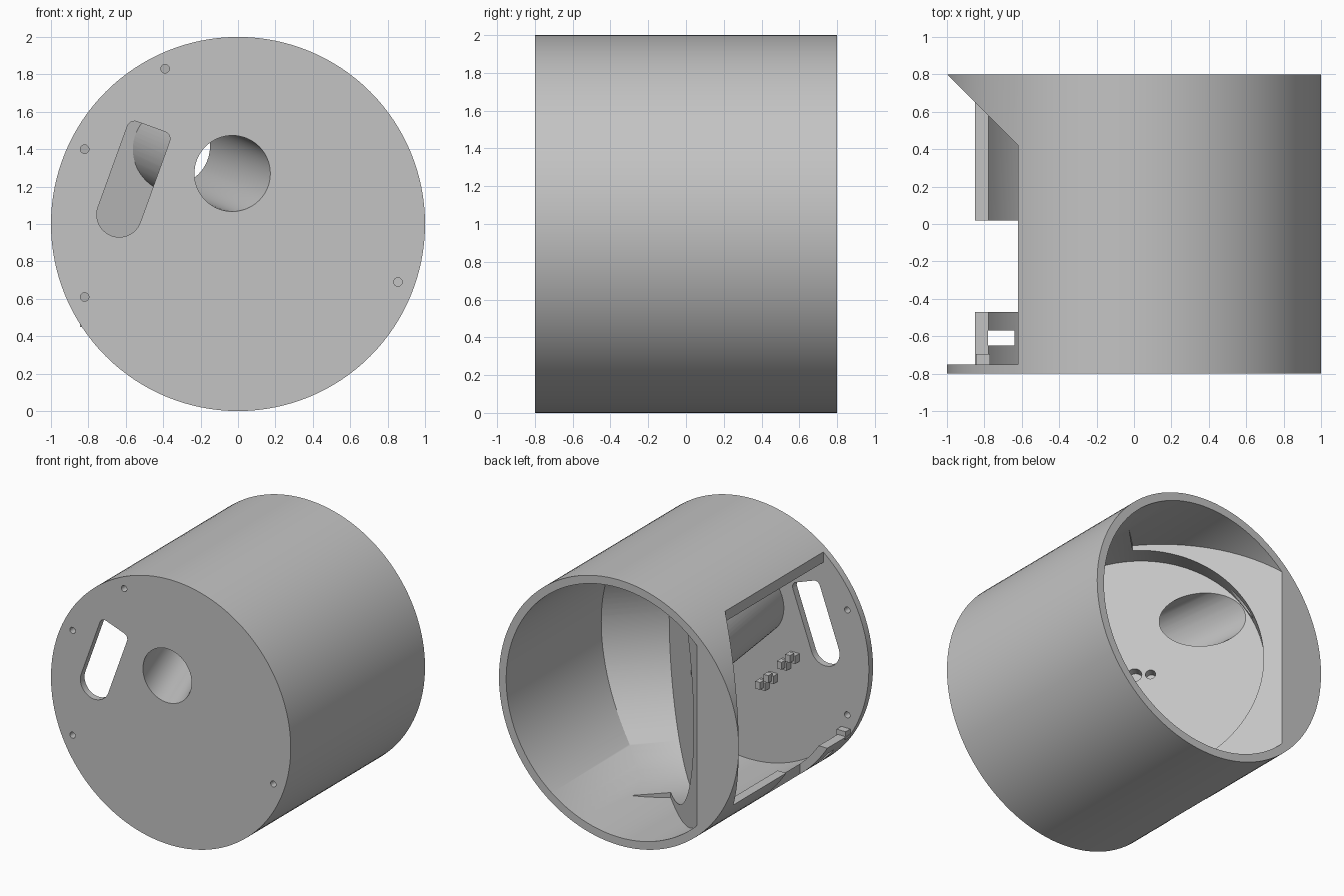
import bpy, bmesh, math
from mathutils import Vector, Matrix

cube = bpy.data.objects.get("Cube")
if cube:
    bpy.data.objects.remove(cube, do_unlink=True)

grey = bpy.data.materials.new("plain grey")
grey.use_nodes = True
grey.diffuse_color = (0.55, 0.55, 0.55, 1)
grey.node_tree.nodes["Principled BSDF"].inputs["Base Color"].default_value = (0.55, 0.55, 0.55, 1)

R, BORE, BACK, PLATE = 1.0, 0.94, 0.8, -0.75
FLOOR, SEAT, FACE = -0.2, -0.06, 0.15      # x + y of the slanted wall surfaces
N = Vector((1, 1, 0)).normalized()


def finish(name, bm):
    bmesh.ops.recalc_face_normals(bm, faces=bm.faces)
    me = bpy.data.meshes.new(name)
    bm.to_mesh(me)
    bm.free()
    me.materials.append(grey)
    ob = bpy.data.objects.new(name, me)
    bpy.context.collection.objects.link(ob)
    return ob


def rod(name, start, end, r, seg=32):
    a, b = Vector(start), Vector(end)
    turn = (b - a).to_track_quat('Z', 'Y').to_matrix().to_4x4()
    bm = bmesh.new()
    bmesh.ops.create_cone(bm, cap_ends=True, segments=seg, radius1=r, radius2=r,
                          depth=(b - a).length,
                          matrix=Matrix.Translation((a + b) / 2) @ turn)
    return finish(name, bm)


def box(name, lo, hi, spin=0):
    lo, hi = Vector(lo), Vector(hi)
    bm = bmesh.new()
    bmesh.ops.create_cube(bm, size=1, matrix=Matrix.Translation((lo + hi) / 2)
                          @ Matrix.Diagonal((*(hi - lo), 1)))
    bmesh.ops.rotate(bm, verts=bm.verts, matrix=Matrix.Rotation(spin, 3, 'Z'))
    return finish(name, bm)


def loft(name, rings):
    """Skin a list of equal point rings and cap both ends."""
    bm = bmesh.new()
    loops = [[bm.verts.new(p) for p in ring] for ring in rings]
    n = len(loops[0])
    for a, b in zip(loops, loops[1:]):
        for i in range(n):
            j = (i + 1) % n
            bm.faces.new((a[i], a[j], b[j], b[i]))
    bm.faces.new(loops[0])
    bm.faces.new(loops[-1])
    return finish(name, bm)


def ring(cx, cz, r, depth):
    pts = []
    for i in range(64):
        t = math.tau * i / 64
        x = cx + r * math.cos(t)
        pts.append((x, depth(x), cz + r * math.sin(t)))
    return pts


def combine(target, tool, how):
    mod = target.modifiers.new(how.lower(), 'BOOLEAN')
    mod.operation, mod.object, mod.solver = how, tool, 'EXACT'
    bpy.ops.object.select_all(action='DESELECT')
    bpy.context.view_layer.objects.active = target
    target.select_set(True)
    bpy.ops.object.modifier_apply(modifier=mod.name)
    bpy.data.objects.remove(tool, do_unlink=True)
    return target


def bore():
    return rod("bore", (0, -0.9, 1), (0, 1.2, 1), BORE, 128)


# Solid drum
body = rod("drum_housing", (0, -BACK, 1), (0, BACK, 1), R, 128)

# Rear cavity: slanted face with a deeper round seat
rear = rod("rear_cavity", N * SEAT / math.sqrt(2) + Vector((0, 0, 1)),
           N * 3 + Vector((0, 0, 1)), 0.9, 128)
combine(rear, box("slant", (FACE / math.sqrt(2), 0, -2), (4, 4, 4), math.pi / 4), 'UNION')
combine(rear, bore(), 'INTERSECT')
combine(body, rear, 'DIFFERENCE')

# Front chamber, side window and the gap in the lower wall
front = bore()
combine(front, box("window", (-2, -1, 0.473), (-0.62, 2, 3)), 'UNION')
combine(front, box("gap", (-2.1, -0.47, -1), (-0.62, 0.02, 2.9)), 'UNION')
combine(front, box("chamber_back", (-5, -5, -3), (FLOOR / math.sqrt(2), 5, 5), math.pi / 4), 'INTERSECT')
combine(front, box("chamber_front", (-4, PLATE, -4), (4, 4, 4)), 'INTERSECT')
combine(body, front, 'DIFFERENCE')

# Slanting sight tube from the front plate to the seat
outer = loft("tube", [ring(-0.03, 1.27, 0.255, lambda x: -0.775),
                      ring(-0.35, 1.41, 0.235, lambda x: -0.13 - x)])
combine(body, outer, 'UNION')
inner = loft("tube_hole", [ring(-0.03, 1.27, 0.203, lambda x: -0.9),
                           ring(-0.03, 1.27, 0.203, lambda x: -0.8),
                           ring(-0.36, 1.415, 0.21, lambda x: SEAT - x),
                           ring(-0.36, 1.415, 0.21, lambda x: SEAT + 0.1 - x)])
combine(body, inner, 'DIFFERENCE')

# Tilted slot with a round bottom and softened top corners
along = Vector((0.34, 0, 0.94)).normalized()
across = Vector((along.z, 0, -along.x))
foot = Vector((-0.635, 0, 1.05))


def arc(cu, cv, r, a0, a1, steps):
    out = []
    for i in range(steps + 1):
        t = math.radians(a0 + (a1 - a0) * i / steps)
        out.append(foot + across * (cu + r * math.cos(t)) + along * (cv + r * math.sin(t)))
    return out


outline = (arc(0, 0, 0.12, 180, 360, 24) + arc(0.08, 0.46, 0.04, 0, 90, 6)
           + arc(-0.08, 0.46, 0.04, 90, 180, 6))
slot = loft("slot", [[p + Vector((0, y, 0)) for p in outline] for y in (-0.9, -0.7)])
combine(body, slot, 'DIFFERENCE')

# Screw holes in the front plate
for x, z in ((-0.82, 1.4), (-0.82, 0.61), (-0.39, 1.83), (0.855, 0.69)):
    combine(body, rod("screw_hole", (x, -0.9, z), (x, -0.68, z), 0.023, 20), 'DIFFERENCE')

# Blind holes in the middle of the seat
U = Vector((-1, 1, 0)).normalized()
for u, r in ((0, 0.05), (0.11, 0.035)):
    p = U * u + Vector((0, 0, 1))
    combine(body, rod("seat_hole", p - N * 0.11, p + N * 0.1, r, 24), 'DIFFERENCE')

# Cable opening in the lower wall
combine(body, box("cable_opening", (-0.78, -0.65, -0.2), (-0.64, -0.57, 0.7)), 'DIFFERENCE')

bpy.ops.object.select_all(action='DESELECT')
bpy.context.view_layer.objects.active = body
body.select_set(True)
bpy.ops.object.shade_smooth_by_angle(angle=math.radians(25))

# Small stepped clips on the inside of the plate
for k, (x, z) in enumerate(((-0.35, 0.9), (-0.17, 0.7))):
    for s in (-1, 1):
        cx, cz = x + s * 0.035, z - s * 0.035
        box(f"clip_base_{k}_{s}", (cx - 0.035, PLATE - 0.01, cz - 0.03), (cx + 0.035, PLATE + 0.05, cz + 0.03))
        box(f"clip_tip_{k}_{s}", (cx - 0.02, PLATE + 0.04, cz - 0.01), (cx + 0.02, PLATE + 0.09, cz + 0.045))

# Latch nub on the lower wall
box("latch_nub", (-0.845, PLATE - 0.01, 0.45), (-0.77, -0.695, 0.51))
